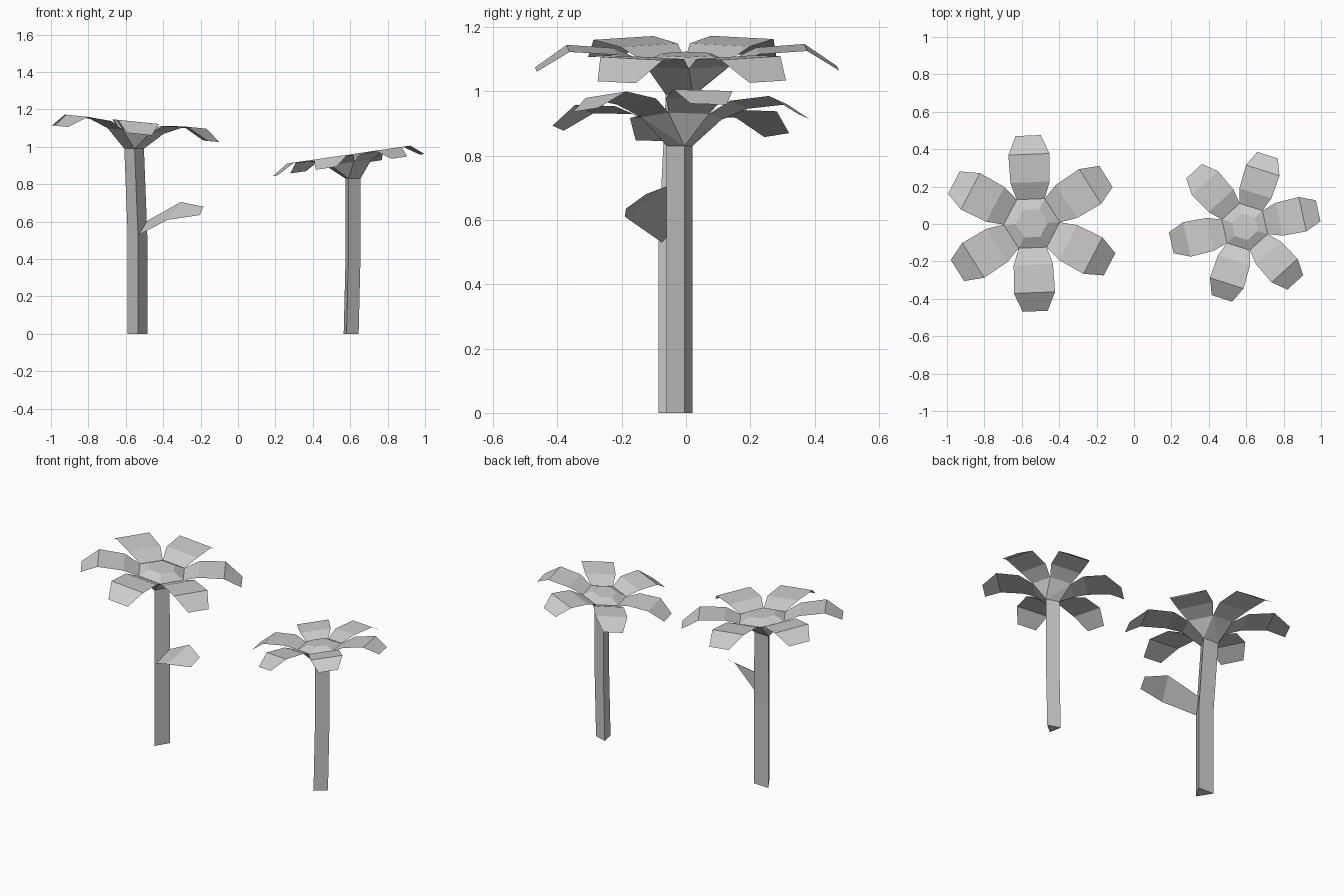
import bpy, bmesh
from math import sin, cos, radians
from mathutils import Vector

if "Cube" in bpy.data.objects:
    bpy.data.objects.remove(bpy.data.objects["Cube"])


def finish(bm, name):
    me = bpy.data.meshes.new(name)
    bm.to_mesh(me)
    bm.free()
    ob = bpy.data.objects.new(name, me)
    bpy.context.collection.objects.link(ob)
    return ob


# Petal stations: radius, half width, height above the rim
PETAL = [(0.13, 0.075, 0.0), (0.22, 0.105, 0.04), (0.37, 0.11, 0.05), (0.47, 0.067, -0.015)]


def flower(tag, base_tri, rings, centre, scale, turn, slope):
    """base_tri: stem footprint, rings: (dx, dy, z), slope: head tilt along x"""
    c = Vector(centre)

    def head_point(x, y, z):
        return c + Vector((x, y, z + slope * x))

    # Three-sided stem, slightly bent
    bm = bmesh.new()
    loops = [[bm.verts.new((x + dx, y + dy, z)) for x, y in base_tri] for dx, dy, z in rings]
    top = [v.co.copy() for v in loops[-1]]
    for lo, hi in zip(loops, loops[1:]):
        for i in range(3):
            j = (i + 1) % 3
            bm.faces.new((lo[i], lo[j], hi[j], hi[i]))
    bm.faces.new(loops[0][::-1])
    bm.faces.new(loops[-1])
    bmesh.ops.recalc_face_normals(bm, faces=bm.faces)
    finish(bm, tag + "_stem")

    # Flower cup: stem top widening to a hexagon, with a low raised centre
    bm = bmesh.new()
    for p in top:
        bm.verts.new(p)
    for r, z in ((0.15, 0.0), (0.085, 0.03)):
        for i in range(6):
            a = radians(turn + 30 + 60 * i)
            bm.verts.new(head_point(r * scale * cos(a), r * scale * sin(a), z * scale))
    bmesh.ops.convex_hull(bm, input=bm.verts)
    bmesh.ops.dissolve_limit(bm, angle_limit=radians(1), verts=bm.verts, edges=bm.edges)
    bmesh.ops.recalc_face_normals(bm, faces=bm.faces)
    finish(bm, tag + "_cup")

    # Six drooping petals
    bm = bmesh.new()
    for i in range(6):
        a = radians(turn + 60 * i)
        rows = []
        for r, w, z in PETAL:
            rows.append([bm.verts.new(head_point(
                scale * (r * cos(a) - s * w * sin(a)),
                scale * (r * sin(a) + s * w * cos(a)), scale * z)) for s in (-1, 1)])
        for p, q in zip(rows, rows[1:]):
            bm.faces.new((p[0], q[0], q[1], p[1]))
    finish(bm, tag + "_petals")


flower("tall_flower", [(-0.535, -0.085), (-0.485, 0.0), (-0.59, 0.005)],
       [(0, 0, 0), (0, 0, 0.53), (-0.018, 0.022, 0.99)],
       (-0.547, 0.003, 1.085), 1.0, 32.3, -0.1)
flower("short_flower", [(0.58, -0.06), (0.645, -0.005), (0.565, 0.02)],
       [(0, 0, 0), (0.01, 0, 0.41), (0.01, 0, 0.83)],
       (0.592, -0.015, 0.916), 0.855, 12.3, 0.145)

# Leaf on the tall stem
bm = bmesh.new()
low = [bm.verts.new(p) for p in ((-0.53, -0.075, 0.53), (-0.375, -0.19, 0.61), (-0.205, -0.187, 0.635))]
high = [bm.verts.new(p) for p in ((-0.485, 0.0, 0.605), (-0.305, -0.06, 0.705), (-0.185, -0.125, 0.68))]
for i in range(2):
    bm.faces.new((low[i], low[i + 1], high[i + 1], high[i]))
finish(bm, "leaf")
